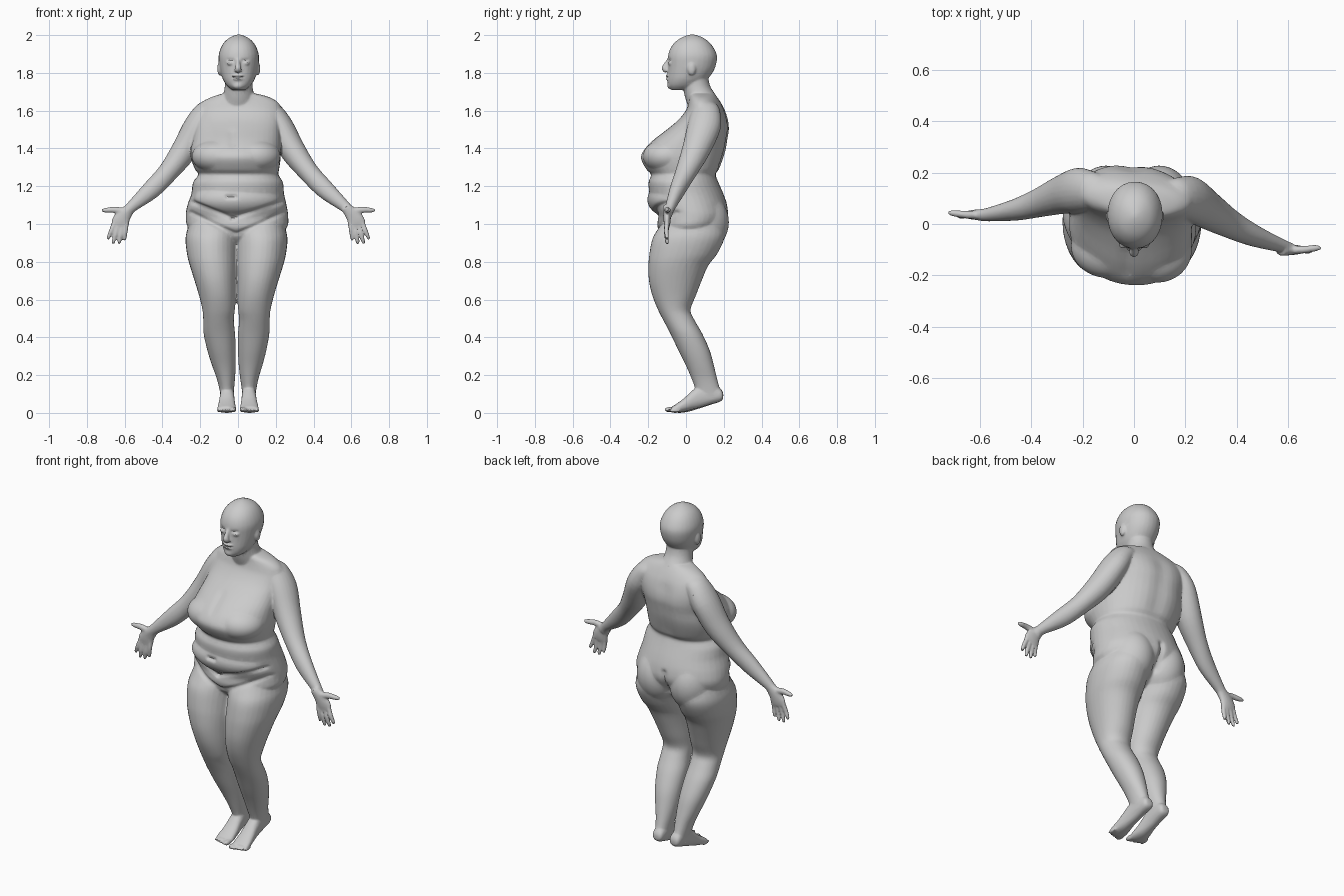
import bpy, bmesh, math
from mathutils import Vector, Matrix

bm = bmesh.new()


def catmull(a, b, c, d, t):
    return 0.5 * (2 * b + (c - a) * t + (2 * a - 5 * b + 4 * c - d) * t * t
                  + (3 * b - a - 3 * c + d) * t ** 3)


def loft(rings, power=2.0, n=28, sub=4):
    """Closed skin through rings of (centre, u axis, v axis), smoothly interpolated."""
    dense = []
    last = len(rings) - 1
    for i in range(last):
        q = [rings[max(0, min(last, i + k))] for k in (-1, 0, 1, 2)]
        for s in range(sub):
            dense.append([catmull(*(r[j] for r in q), s / sub) for j in range(3)])
    dense.append(rings[-1])
    loops = []
    for c, u, v in dense:
        loop = []
        for k in range(n):
            a = 2 * math.pi * k / n
            ca, sa = math.cos(a), math.sin(a)
            e = 2 / power
            loop.append(bm.verts.new(c + u * math.copysign(abs(ca) ** e, ca)
                                     + v * math.copysign(abs(sa) ** e, sa)))
        loops.append(loop)
    for p, q in zip(loops, loops[1:]):
        for k in range(n):
            bm.faces.new((p[k], p[(k + 1) % n], q[(k + 1) % n], q[k]))
    bm.faces.new(loops[0][::-1])
    bm.faces.new(loops[-1])


def level(z, xl, xr, yf, yb, skew=0.0):
    """Horizontal ring from its left, right, front and back limits."""
    rx = (xr - xl) / 2
    return (Vector(((xl + xr) / 2, (yf + yb) / 2, z)),
            Vector((rx, -skew * rx, 0)), Vector((0, (yb - yf) / 2, 0)))


def tube(pts, n=16):
    """Limb along points of (x, y, z, in-plane radius, depth radius)."""
    rings = []
    for i, p in enumerate(pts):
        a, b = pts[max(i - 1, 0)], pts[min(i + 1, len(pts) - 1)]
        t = (Vector(b[:3]) - Vector(a[:3])).normalized()
        v = Vector((0, 1, 0))
        v = (v - t * v.dot(t)).normalized()
        rings.append((Vector(p[:3]), t.cross(v) * p[3], v * p[4]))
    loft(rings, n=n)


def ball(c, r):
    bmesh.ops.create_icosphere(bm, subdivisions=4, radius=1,
                               matrix=Matrix.Translation(c) @ Matrix.Diagonal((*r, 1)))


# torso, slightly turned above the hips
torso = [(.87, -.08, .08, -.05, .08), (.92, -.18, .18, -.11, .14), (.98, -.262, .258, -.15, .19),
         (1.04, -.277, .266, -.15, .222), (1.10, -.268, .257, -.18, .218),
         (1.16, -.247, .244, -.193, .198), (1.22, -.238, .238, -.198, .172),
         (1.262, -.210, .214, -.185, .159), (1.29, -.228, .218, -.21, .178),
         (1.35, -.250, .226, -.238, .20), (1.40, -.250, .226, -.215, .214),
         (1.45, -.238, .225, -.165, .222), (1.50, -.23, .225, -.10, .23),
         (1.55, -.228, .23, -.04, .224), (1.60, -.222, .232, 0, .207),
         (1.64, -.20, .215, .015, .185), (1.67, -.145, .17, .02, .165), (1.69, -.085, .10, .02, .15)]
loft([level(*r, skew=.08 * min(1, max(0, (r[0] - 1) / .4))) for r in torso], 2.1, 40)

# belly roll, breasts, buttocks
ball((-.005, -.065, 1.13), (.23, .14, .10))
ball((.09, -.10, 1.358), (.135, .128, .092))
ball((-.10, -.085, 1.358), (.145, .125, .092))
for x in (-.108, .098):
    ball((x, .062, 1.01), (.135, .165, .17))

# neck
loft([level(*r) for r in [(1.60, -.09, .10, .02, .19), (1.67, -.08, .088, -.005, .165),
                          (1.73, -.07, .077, -.015, .128), (1.80, -.07, .077, -.01, .115)]])

# head
head = [(1.71, .035, -.08, .03), (1.732, .062, -.094, .07), (1.765, .084, -.097, .112),
        (1.80, .095, -.096, .14), (1.84, .103, -.095, .158), (1.89, .107, -.095, .164),
        (1.935, .094, -.08, .145), (1.97, .07, -.05, .115), (1.992, .038, -.012, .078),
        (2.003, .008, .022, .042)]
loft([level(z, .004 - w, .004 + w, f, b) for z, w, f, b in head], 2.1)
# nose, lips, chin, eyes, ears
tube([(0, -.085, 1.875, .009, .012), (0, -.102, 1.847, .012, .014), (0, -.111, 1.824, .018, .019),
      (0, -.10, 1.808, .019, .016)])
ball((0, -.096, 1.783), (.031, .013, .009))
ball((0, -.094, 1.769), (.027, .014, .009))
ball((0, -.078, 1.733), (.03, .022, .02))
for s in (-1, 1):
    ball((.004 + s * .101, .03, 1.822), (.013, .022, .036))
    ball((s * .042, -.083, 1.852), (.018, .012, .012))

# arms and hands
fingers = [(-.655, 1.005, -.688, .92), (-.633, 1.0, -.661, .897),
           (-.610, 1.0, -.630, .895), (-.590, 1.02, -.600, .915)]
arm = [(-.12, 1.615, .045, .06), (-.165, 1.595, .06, .075), (-.217, 1.52, .069, .088),
       (-.285, 1.39, .068, .074), (-.37, 1.275, .054, .056), (-.46, 1.18, .049, .042),
       (-.57, 1.085, .029, .026), (-.60, 1.05, .03, .022)]
palm = [(-.565, 1.09, .026, .024), (-.605, 1.045, .04, .021), (-.622, 1.01, .048, .018),
        (-.628, .985, .044, .013)]


def build_arm(side, depths, hand_y):
    def x(v):
        return v if side < 0 else .004 - v
    tube([(x(px), y, z, a, b) for (px, z, a, b), y in zip(arm, depths)], 24)
    tube([(x(px), hand_y, z, a, b) for px, z, a, b in palm], 20)
    for x1, z1, x2, z2 in fingers:
        tube([(x(x1), hand_y, z1, .013, .013),
              (x((x1 + x2) / 2), hand_y - .004, (z1 + z2) / 2, .0125, .0125),
              (x(x2), hand_y, z2 + .004, .009, .009), (x(x2), hand_y, z2 - .002, .004, .004)], 12)
    tube([(x(-.595), hand_y, 1.06, .022, .019), (x(-.65), hand_y, 1.075, .017, .015),
          (x(-.70), hand_y + .006, 1.073, .013, .013), (x(-.722), hand_y + .008, 1.072, .007, .007)], 12)


build_arm(-1, (.125, .13, .13, .112, .082, .055, .036, .035), .036)
build_arm(1, (.11, .107, .097, .052, 0, -.045, -.085, -.094), -.10)

# legs and feet: rows of (z, inner x, outer x, front y, back y)
leg = [(1.05, .02, .235, -.10, .16), (.98, -.01, .258, -.145, .20), (.92, -.008, .270, -.178, .202),
       (.84, -.005, .262, -.194, .164), (.78, -.002, .247, -.199, .118), (.70, .002, .222, -.196, .083),
       (.62, .004, .198, -.178, .052), (.545, .009, .180, -.148, .024), (.49, .014, .176, -.12, .046),
       (.42, .008, .174, -.083, .086), (.33, .006, .156, -.04, .126), (.25, .008, .133, 0, .148),
       (.18, .014, .110, .03, .165), (.11, .022, .095, .055, .183), (.07, .024, .09, .06, .185)]
foot = [(.197, .02, .075, .105), (.18, .032, .06, .13), (.13, .036, .045, .15), (.08, .037, .03, .15),
        (.035, .040, .018, .12), (-.01, .045, .006, .078), (-.055, .050, 0, .045), (-.075, .046, .002, .034)]
for s in (-1, 1):
    back = .022 if s < 0 else 0  # the left toes sit a little further back
    rows = []
    for z, i, o, f, b in leg:
        m = -.008 * min(1, max(0, (z - .1) / .3))
        rows.append(level(z, *sorted((m + s * i, m + s * o)), f, b))
    loft(rows, 2.08, 32)
    loft([(Vector((s * (.057 + (.1 - y) * .02), y + back * min(1, (.2 - y) / .2), (b + t) / 2)),
           Vector((w, 0, 0)), Vector((0, 0, (t - b) / 2))) for y, w, b, t in foot], 2.3)
    for k in range(5):
        tx, r = s * (.024 + k * .0195), (.0145, .0105, .01, .0095, .009)[k]
        ball((tx, back - .083 + k * .006, .003 + r), (r, .032, r))

# fuse every part into one skin
bmesh.ops.recalc_face_normals(bm, faces=bm.faces)
mesh = bpy.data.meshes.new("body")
bm.to_mesh(mesh)
bm.free()
body = bpy.data.objects.new("body", mesh)
bpy.context.collection.objects.link(body)
remesh = body.modifiers.new("fuse", 'REMESH')
remesh.mode = 'VOXEL'
remesh.voxel_size = .0055
soft = body.modifiers.new("soften", 'SMOOTH')
soft.factor = .5
soft.iterations = 6
deps = bpy.context.evaluated_depsgraph_get()
skin = bpy.data.meshes.new_from_object(body.evaluated_get(deps))
body.modifiers.clear()
body.data = skin
skin.name = "body"

# creases seen from front (-1) or back (1): x1, z1, x2, z2, width, depth, facing
grooves = [(-.055, 1.145, -.015, 1.145, .012, .012, -1),                    # navel
           (-.25, 1.06, -.02, .95, .012, .008, -1), (.24, 1.06, 0, .95, .012, .008, -1),
           (-.24, 1.115, -.03, 1.03, .011, .009, -1), (.23, 1.115, -.03, 1.03, .011, .009, -1),
           (-.008, 1.08, -.008, .95, .016, .014, 1),                        # seat cleft
           (-.01, 1.56, 0, 1.32, .05, .010, 1),                             # spine
           (-.03, 1.43, -.03, 1.48, .025, .006, -1),                        # cleavage
           (-.028, 1.776, .028, 1.776, .005, .005, -1),                     # mouth
           (-.05, 1.868, -.028, 1.866, .008, .005, -1), (.05, 1.868, .028, 1.866, .008, .005, -1)]
normals = [v.normal.copy() for v in skin.vertices]
for x1, z1, x2, z2, w, depth, face in grooves:
    a, d = Vector((x1, z1)), Vector((x2 - x1, z2 - z1))
    for v, nrm in zip(skin.vertices, normals):
        if nrm.y * face < .15 or not min(z1, z2) - .1 < v.co.z < max(z1, z2) + .1:
            continue
        p = Vector((v.co.x, v.co.z)) - a
        t = min(1, max(0, p.dot(d) / d.length_squared))
        gap = (p - d * t).length / w
        if gap < 3:
            v.co -= nrm * depth * math.exp(-gap * gap)

# lower the face count to match the lightly faceted look
facets = body.modifiers.new("facets", 'DECIMATE')
facets.ratio = .15
bpy.context.view_layer.objects.active = body
body.select_set(True)
bpy.ops.object.modifier_apply(modifier="facets")
bpy.ops.object.shade_smooth_by_angle(angle=math.radians(30))
